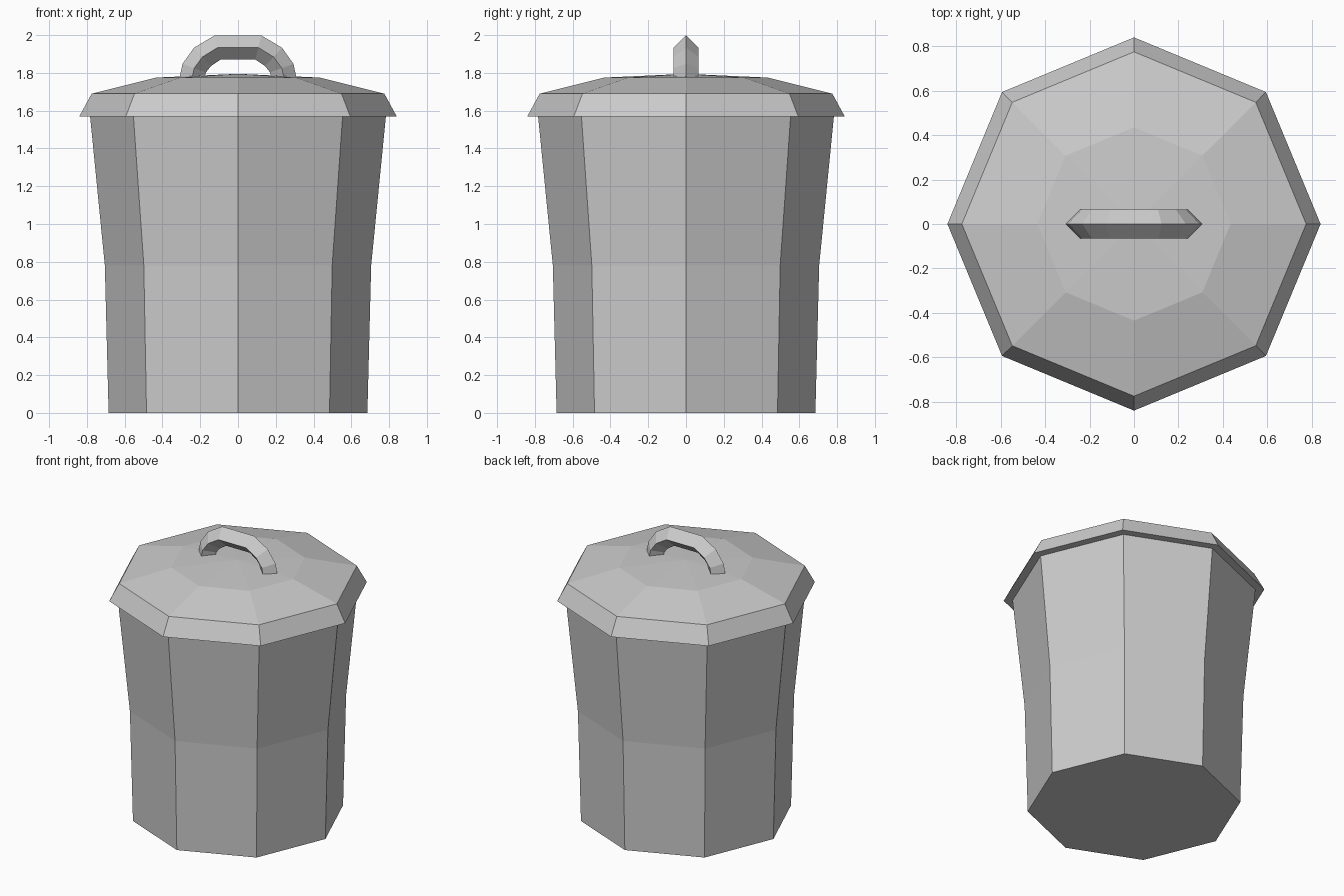
import bpy, bmesh
from math import cos, sin, radians, pi

if "Cube" in bpy.data.objects:
    bpy.data.objects.remove(bpy.data.objects["Cube"])


def finish(name, bm):
    bmesh.ops.remove_doubles(bm, verts=bm.verts, dist=1e-5)
    bmesh.ops.recalc_face_normals(bm, faces=bm.faces)
    mesh = bpy.data.meshes.new(name)
    bm.to_mesh(mesh)
    bm.free()
    obj = bpy.data.objects.new(name, mesh)
    bpy.context.collection.objects.link(obj)
    return obj


def loft(name, rings, cap_start=False, cap_end=False):
    """Skin a list of closed rings of points with flat quads."""
    bm = bmesh.new()
    loops = [[bm.verts.new(p) for p in ring] for ring in rings]
    n = len(loops[0])
    for a, b in zip(loops, loops[1:]):
        for i in range(n):
            j = (i + 1) % n
            bm.faces.new((a[i], a[j], b[j], b[i]))
    if cap_start:
        bm.faces.new(loops[0])
    if cap_end:
        bm.faces.new(loops[-1])
    return finish(name, bm)


def octagon(r, z):
    return [(r * cos(i * pi / 4), r * sin(i * pi / 4), z) for i in range(8)]


# Flared eight-sided body with a closed base
loft("bin_body", [octagon(r, z) for r, z in
                  [(0.685, 0), (0.705, 0.78), (0.783, 1.57)]], cap_start=True)

# Lid: underside lip, sloped rim, two shallow slopes up to the centre
loft("lid", [octagon(r, z) for r, z in
             [(0.783, 1.57), (0.84, 1.57), (0.775, 1.69), (0.435, 1.775),
              (0, 1.795)]])

# Arched handle: diamond section swept along a mirrored path (x, z, tilt)
half = [(0.243, 1.775, 0), (0.232, 1.825, 20), (0.188, 1.885, 47),
        (0.108, 1.934, 76)]
path = half + [(-x, z, 180 - t) for x, z, t in reversed(half)]
s = 0.066


def diamond(x, z, tilt):
    dx, dz = s * cos(radians(tilt)), s * sin(radians(tilt))
    return [(x + dx, 0, z + dz), (x, s, z), (x - dx, 0, z - dz), (x, -s, z)]


loft("lid_handle", [diamond(*p) for p in path], cap_start=True, cap_end=True)
